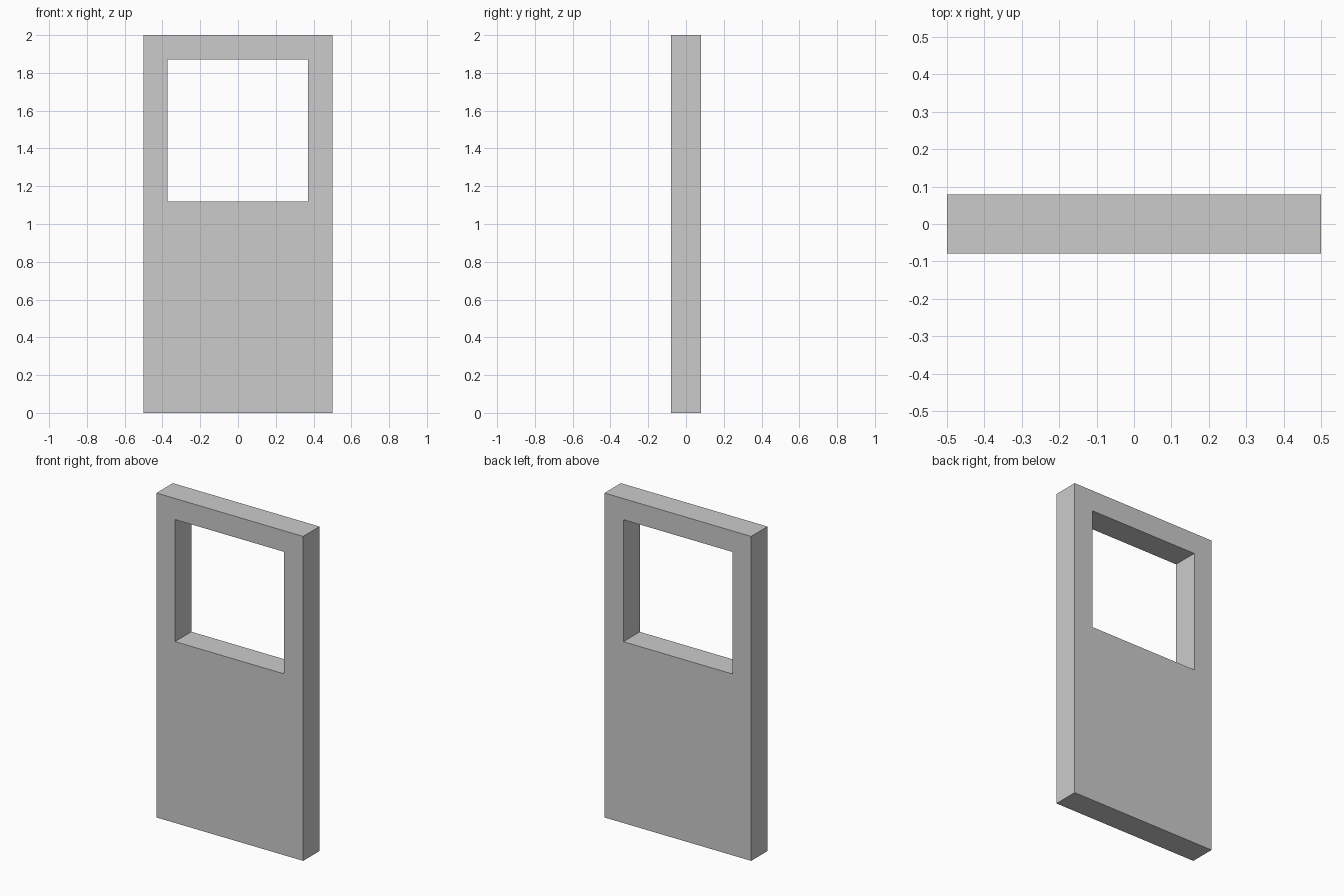
import bpy
import bmesh

if "Cube" in bpy.data.objects:
    bpy.data.objects.remove(bpy.data.objects["Cube"])

HALF_DEPTH = 0.0795


def rect(bm, x0, x1, z0, z1):
    return [bm.verts.new((x, -HALF_DEPTH, z))
            for x, z in ((x0, z0), (x1, z0), (x1, z1), (x0, z1))]


# Front face: a ring of four quads between the panel outline and the window
bm = bmesh.new()
outer = rect(bm, -0.5, 0.5, 0.0, 2.0)
inner = rect(bm, -0.374, 0.371, 1.118, 1.87)
ring = []
for i in range(4):
    j = (i + 1) % 4
    ring.append(bm.faces.new((outer[i], outer[j], inner[j], inner[i])))

# Extrude to the back, giving the outer sides and the window reveal
extruded = bmesh.ops.extrude_face_region(bm, geom=ring, use_keep_orig=True)
back = [g for g in extruded["geom"] if isinstance(g, bmesh.types.BMVert)]
bmesh.ops.translate(bm, verts=back, vec=(0, 2 * HALF_DEPTH, 0))
bmesh.ops.recalc_face_normals(bm, faces=bm.faces[:])

mesh = bpy.data.meshes.new("window_panel")
bm.to_mesh(mesh)
bm.free()
panel = bpy.data.objects.new("window_panel", mesh)
bpy.context.collection.objects.link(panel)
